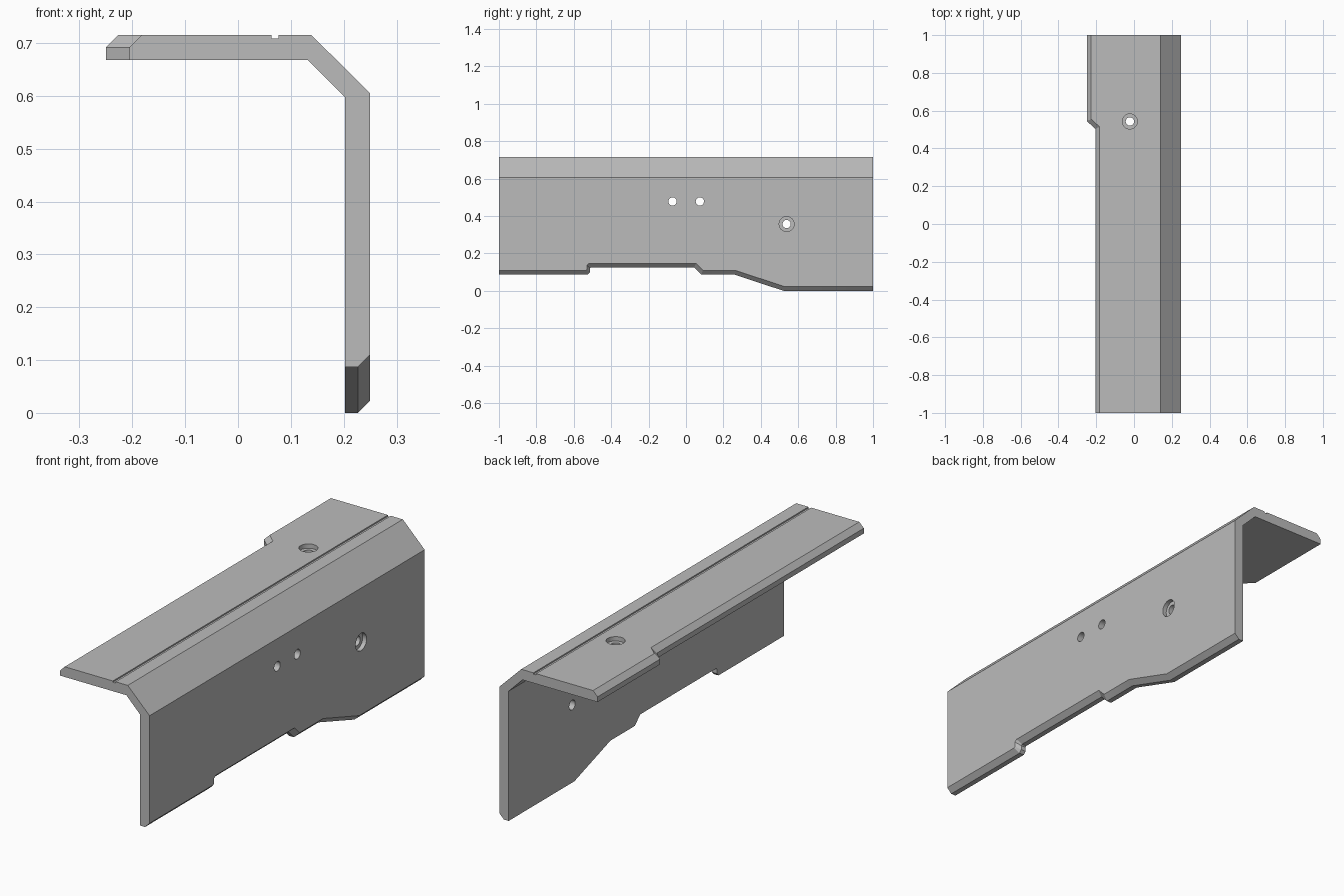
import bpy, bmesh
from mathutils import Matrix, Vector

cube = bpy.data.objects.get("Cube")
if cube:
    bpy.data.objects.remove(cube, do_unlink=True)

# Single grey finish
grey = bpy.data.materials.new("plain grey")
grey.use_nodes = True
colour = (0.5, 0.5, 0.5, 1)
grey.diffuse_color = colour
grey.node_tree.nodes["Principled BSDF"].inputs["Base Color"].default_value = colour


def straight(x, z):
    return [(x, -1, z), (x, 1, z)]


def make_object(name, bm):
    mesh = bpy.data.meshes.new(name)
    bmesh.ops.recalc_face_normals(bm, faces=bm.faces[:])
    bm.to_mesh(mesh)
    bm.free()
    obj = bpy.data.objects.new(name, mesh)
    bpy.context.collection.objects.link(obj)
    mesh.materials.append(grey)
    return obj


# Notched free edges: (y, z) along the wall, (x, y) along the top flange
wall_low = [(-1, .087), (-.525, .087), (-.513, .1), (-.513, .12), (-.508, .125),
            (.044, .125), (.082, .087), (.26, .087), (.522, 0), (1, 0)]
wall_high = [(-1, .11), (-.535, .11), (-.53, .115), (-.53, .138), (-.518, .147),
             (.053, .147), (.09, .11), (.263, .11), (.526, .023), (1, .023)]
flange_outer = [(-.205, -1), (-.205, .504), (-.25, .545), (-.25, 1)]
flange_inner = [(-.182, -1), (-.182, .514), (-.227, .555), (-.227, 1)]

# Lengthwise edges, in order around the cross-section
rows = [
    [(.2025, y, z) for y, z in wall_low],
    [(.227, y, z) for y, z in wall_low],
    [(.25, y, z) for y, z in wall_high],
    straight(.25, .605), straight(.139, .715),
    straight(.077, .715), straight(.077, .709),
    straight(.063, .709), straight(.063, .715),
    [(x, y, .715) for x, y in flange_inner],
    [(x, y, .692) for x, y in flange_outer],
    [(x, y, .668) for x, y in flange_outer],
    straight(.132, .668), straight(.2025, .597),
]

# Angled bracket: faces between neighbouring rows, then the two ends
bm = bmesh.new()
rows = [[bm.verts.new(p) for p in row] for row in rows]
for a, b in zip(rows, rows[1:] + rows[:1]):
    if len(a) == len(b):
        for i in range(len(a) - 1):
            bm.faces.new((a[i], a[i + 1], b[i + 1], b[i]))
    else:
        bm.faces.new(a + b[::-1])
for end in (0, -1):
    bm.faces.new([row[end] for row in rows])
bracket = make_object("angled_bracket", bm)


# Screw holes
def drill(name, centre, axis, radius, depth):
    bm = bmesh.new()
    turn = Vector((0, 0, 1)).rotation_difference(Vector(axis)).to_matrix().to_4x4()
    bmesh.ops.create_cone(bm, cap_ends=True, segments=32, radius1=radius,
                          radius2=radius, depth=depth * 2,
                          matrix=Matrix.Translation(centre) @ turn)
    cutter = make_object(name, bm)
    cutter.hide_render = True
    mod = bracket.modifiers.new(name, "BOOLEAN")
    mod.operation = "DIFFERENCE"
    mod.solver = "EXACT"
    mod.object = cutter
    return cutter


side, up = (1, 0, 0), (0, 0, 1)
wall_screw, top_screw = (.25, .538, .357), (-.022, .543, .715)
cutters = [
    drill("front_pin_hole", (.25, -.072, .478), side, .022, .1),
    drill("rear_pin_hole", (.25, .074, .478), side, .022, .1),
    drill("wall_counterbore", wall_screw, side, .04, .02),
    drill("wall_screw_hole", wall_screw, side, .022, .1),
    drill("top_counterbore", top_screw, up, .04, .02),
    drill("top_screw_hole", top_screw, up, .022, .1),
]

# Apply the cuts and keep only the finished bracket
bpy.context.view_layer.update()
evaluated = bracket.evaluated_get(bpy.context.evaluated_depsgraph_get())
finished = bpy.data.meshes.new_from_object(evaluated)
bracket.modifiers.clear()
bracket.data = finished
for cutter in cutters:
    bpy.data.objects.remove(cutter, do_unlink=True)

# Smooth hole walls, crisp plate edges
bpy.ops.object.select_all(action="DESELECT")
bracket.select_set(True)
bpy.context.view_layer.objects.active = bracket
bpy.ops.object.shade_smooth_by_angle(angle=.4)
